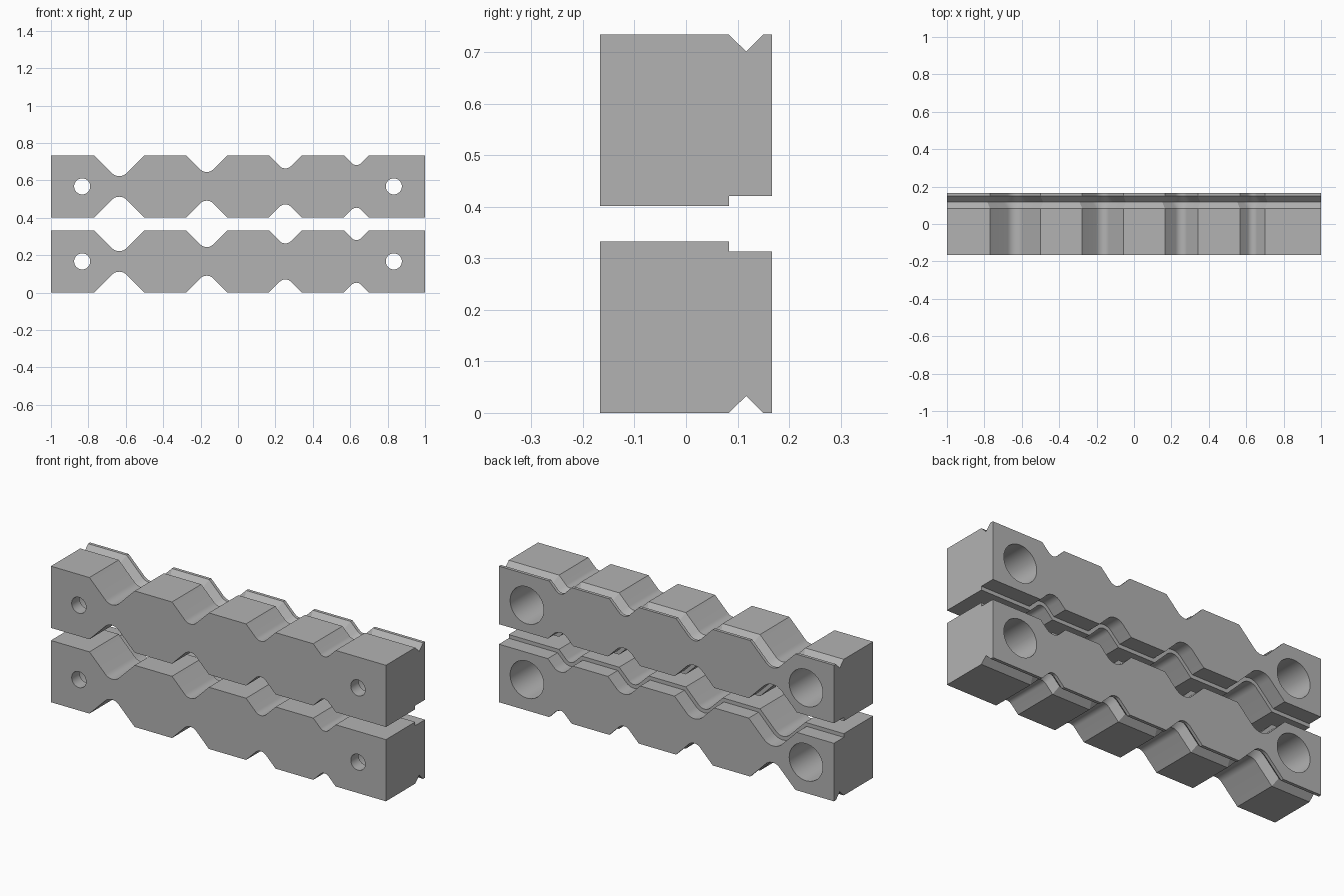
import bpy, bmesh, math
from mathutils import Matrix

if "Cube" in bpy.data.objects:
    bpy.data.objects.remove(bpy.data.objects["Cube"], do_unlink=True)

HEIGHT, HALF_DEPTH, TOTAL = 0.333, 0.167, 0.734
# Grooves: centre x, half width, root radius
GROOVES = [(-0.635, 0.135, 0.057), (-0.167, 0.11, 0.048),
           (0.253, 0.088, 0.043), (0.633, 0.067, 0.035)]
# Sections along y: position, top inset, bottom inset
SECTIONS = [(-HALF_DEPTH, 0, 0), (0.083, 0, 0), (0.083, 0.02, 0),
            (0.117, 0.02, 0.033), (0.15, 0.02, 0), (HALF_DEPTH, 0.02, 0)]

steel = bpy.data.materials.new("plain grey")
steel.use_nodes = True
GREY = (0.45, 0.45, 0.45, 1)
steel.diffuse_color = GREY
steel.node_tree.nodes["Principled BSDF"].inputs["Base Color"].default_value = GREY


def edge_profile(inset, steps=10):
    """Grooved edge line, as (x, depth) points, moved into the solid by inset."""
    points = [(-1, inset)]
    for cx, half, radius in GROOVES:
        w = half + inset * math.tan(math.pi / 8)
        r = radius + inset
        centre = inset + w - r * math.sqrt(2)
        points.append((cx - w, inset))
        for i in range(steps + 1):
            a = math.pi / 4 * (2 * i / steps - 1)
            points.append((cx + r * math.sin(a), centre + r * math.cos(a)))
        points.append((cx + w, inset))
    points.append((1, inset))
    return points


def finish(bm, name):
    bmesh.ops.recalc_face_normals(bm, faces=bm.faces)
    mesh = bpy.data.meshes.new(name)
    bm.to_mesh(mesh)
    bm.free()
    obj = bpy.data.objects.new(name, mesh)
    bpy.context.collection.objects.link(obj)
    mesh.materials.append(steel)
    return obj


def bore_cutter(name, z):
    """Stepped bolt holes: narrow through the front, wide at the back."""
    bm = bmesh.new()
    stations = [(-0.3, 0.043), (-0.1, 0.043), (-0.1, 0.1), (0.3, 0.1)]
    for x in (-0.833, 0.833):
        rings = []
        for y, r in stations:
            ring = bmesh.ops.create_circle(
                bm, segments=48, radius=r,
                matrix=Matrix.Translation((x, y, z)) @ Matrix.Rotation(math.pi / 2, 4, "X"))
            rings.append(ring["verts"])
        for a, b in zip(rings, rings[1:]):
            for i in range(len(a)):
                j = (i + 1) % len(a)
                bm.faces.new((a[i], a[j], b[j], b[i]))
        bm.faces.new(rings[0])
        bm.faces.new(rings[-1])
    obj = finish(bm, name)
    obj.hide_render = True
    return obj


def jaw(name, flipped):
    # Loft the grooved outline through the sections
    bm = bmesh.new()
    rings = []
    for y, top, bottom in SECTIONS:
        outline = [(x, d) for x, d in edge_profile(bottom)]
        outline += [(x, HEIGHT - d) for x, d in reversed(edge_profile(top))]
        rings.append([bm.verts.new((x, y, TOTAL - z if flipped else z)) for x, z in outline])
    for a, b in zip(rings, rings[1:]):
        for i in range(len(a)):
            j = (i + 1) % len(a)
            bm.faces.new((a[i], a[j], b[j], b[i]))
    bm.faces.new(rings[0])
    bm.faces.new(rings[-1])
    # Weld the parts of neighbouring sections that coincide
    bmesh.ops.remove_doubles(bm, verts=bm.verts, dist=1e-5)
    obj = finish(bm, name)

    # Drill the bolt holes
    mid = HEIGHT / 2
    cutter = bore_cutter(name + "_cutter", TOTAL - mid if flipped else mid)
    mod = obj.modifiers.new("bores", "BOOLEAN")
    mod.operation, mod.solver, mod.object = "DIFFERENCE", "EXACT", cutter
    bpy.ops.object.select_all(action="DESELECT")
    bpy.context.view_layer.objects.active = obj
    obj.select_set(True)
    bpy.ops.object.modifier_apply(modifier=mod.name)
    bpy.data.objects.remove(cutter, do_unlink=True)
    bpy.ops.object.shade_smooth_by_angle(angle=math.radians(30))


jaw("lower_jaw", False)
jaw("upper_jaw", True)
